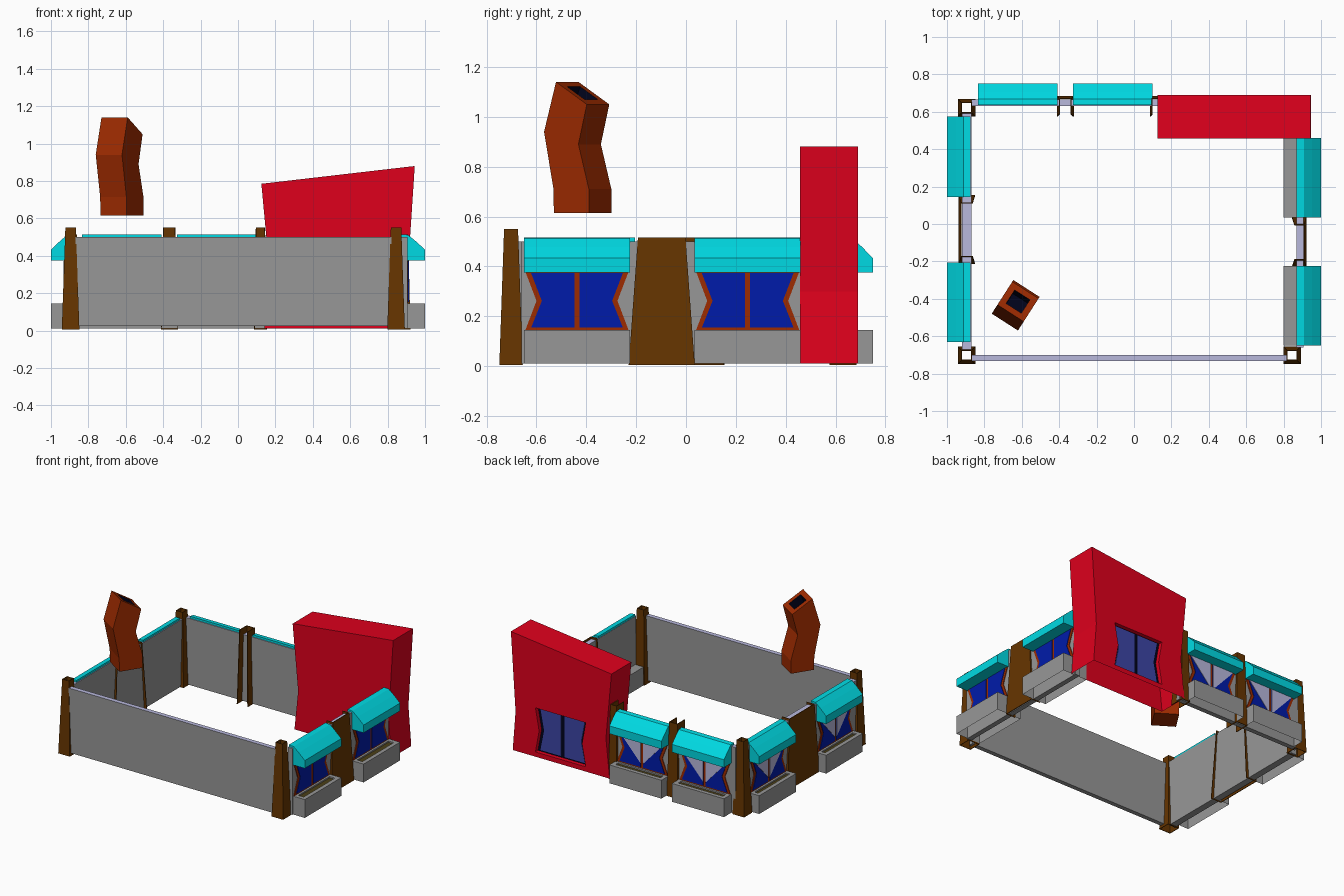
import bpy, bmesh
from mathutils import Vector

if "Cube" in bpy.data.objects:
    bpy.data.objects.remove(bpy.data.objects["Cube"])

# ---- flat colours ----
def material(name, rgb):
    m = bpy.data.materials.new(name)
    m.diffuse_color = (*rgb, 1)
    m.use_nodes = True
    m.node_tree.nodes["Principled BSDF"].inputs["Base Color"].default_value = m.diffuse_color
    return m

GREY = material("stone grey", (0.31, 0.31, 0.31))
LAV = material("pale lavender", (0.48, 0.48, 0.72))
BROWN = material("timber brown", (0.135, 0.036, 0.0))
BRICK = material("brick orange", (0.34, 0.024, 0.0))
CYAN = material("awning cyan", (0.0, 0.70, 0.77))
BLUE = material("window blue", (0.0, 0.011, 0.40))
DOOR = material("door blue", (0.045, 0.06, 0.38))
RED = material("entrance red", (0.74, 0.0, 0.012))
DARK = material("dark opening", (0.0, 0.001, 0.012))
SOIL = material("planter soil", (0.07, 0.05, 0.008))

# ---- helpers ----
def loft(name, rings, mat, caps=(True, True), mat2=None, split=999):
    """Skin matching rings; faces with index >= split take mat2."""
    n, bm = len(rings[0]), bmesh.new()
    vs = [[bm.verts.new(p) for p in r] for r in rings]
    faces = [bm.faces.new(vs[0])]
    for a, b in zip(vs, vs[1:]):
        for i in range(n):
            j = (i + 1) % n
            faces.append(bm.faces.new((a[i], a[j], b[j], b[i])))
    faces.append(bm.faces.new(vs[-1]))
    for i, f in enumerate(faces):
        f.material_index = int(i >= split)
    bmesh.ops.recalc_face_normals(bm, faces=bm.faces)
    drop = [f for f, keep in zip((faces[0], faces[-1]), caps) if not keep]
    bmesh.ops.delete(bm, geom=drop, context="FACES_ONLY")
    me = bpy.data.meshes.new(name)
    bm.to_mesh(me)
    bm.free()
    me.materials.append(mat)
    if mat2:
        me.materials.append(mat2)
    ob = bpy.data.objects.new(name, me)
    bpy.context.collection.objects.link(ob)
    return ob

def rect(x0, x1, y0, y1):
    return [(x0, y0), (x1, y0), (x1, y1), (x0, y1)]

def at_z(poly, z):
    return [(x, y, z) for x, y in poly]

def wall(name, x0, x1, y0, y1, z0=0.01):
    r = rect(x0, x1, y0, y1)
    loft(name, [at_z(r, z0), at_z(r, 0.5)], GREY, mat2=LAV, split=5)   # lavender top

# facade coordinates: a = along the wall, o = outward distance, z = up
SIDES = {"right": lambda a, o, z: (o, a, z),
         "left": lambda a, o, z: (-o, a, z),
         "back": lambda a, o, z: (a, o, z)}

def plate(name, put, poly, o0, o1, mat):
    return loft(name, [[put(a, o, z) for a, z in poly] for o in (o0, o1)], mat)

def hourglass(a0, a1, z0, z1, p):
    m = (z0 + z1) / 2
    return [(a0, z0), (a1, z0), (a1 - p, m), (a1, z1), (a0, z1), (a0 + p, m)]

def panes(name, put, a0, a1, z0, z1, o, p, mat, gap, glare=False):
    c, m, zm = (a0 + a1) / 2, 0.018, (z0 + z1) / 2
    for tag, e, s in (("a", a0, 1), ("b", a1, -1)):
        inner, edge = c - s * gap, e + s * m * 1.3
        plate(f"{name}_pane_{tag}", put,
              [(edge, z0 + m * .6), (inner, z0 + m * .6), (inner, z1 - m * .4),
               (edge, z1 - m * .4), (edge + s * p, zm)], o - 0.002, o + 0.004, mat)
        if glare:
            plate(f"{name}_glare_{tag}", put,
                  [(inner, z0 + 0.04), (inner, z1 - m * .4), (edge, z1 - m * .4)],
                  o + 0.003, o + 0.007, LAV)

def channel(name, put, a0, a1, inner, outer, top, taper):
    """U-shaped post that clasps the wall from outside."""
    t = 0.005
    def ring(z, d, e):
        l, r, o = a0 + d, a1 - d, outer - e
        return [put(a, b, z) for a, b in ((l, inner + e), (l, o), (r, o), (r, inner + e),
                (r - t, inner + e), (r - t, o - t), (l + t, o - t), (l + t, inner + e))]
    loft(name, [ring(0.005, 0, 0), ring(top, taper, 0.012)], BROWN)

# ---- walls, ending at the corner posts ----
wall("front_wall", -0.87, 0.82, -0.733, -0.7, 0.025)
wall("left_wall", -0.92, -0.87, -0.672, 0.592)
wall("right_wall", 0.868, 0.905, -0.66, 0.47)
wall("back_wall", -0.87, 0.16, 0.63, 0.665)

# ---- hollow tapered corner posts ----
for name, x, y in (("front_left", -0.895, -0.702), ("front_right", 0.845, -0.702),
                   ("back_left", -0.895, 0.622)):
    rings = [at_z(rect(x - h, x + h, y - h, y + h), z) for h, z in ((0.047, 0.005), (0.028, 0.55))]
    ob = loft(name + "_corner_post", rings, BROWN, caps=(False, False))
    mod = ob.modifiers.new("thickness", "SOLIDIFY")
    mod.thickness, mod.offset = 0.006, -1

# ---- window bays: awning, window, planter ----
BAYS = (("right", 0.905, 0.80, 0.87, 1.0, ((-0.65, -0.225), (0.035, 0.46))),
        ("left", 0.92, 0.88, 0.875, 1.0, ((-0.63, -0.205), (0.145, 0.575))),
        ("back", 0.665, 0.64, 0.635, 0.75, ((-0.835, -0.41), (-0.325, 0.1))))
for side, face, box_in, awn_in, tip, spans in BAYS:
    put = SIDES[side]
    for k, (a0, a1) in enumerate(spans, 1):
        name = f"{side}_{k}"
        # awning
        prof = [(0, .515), (.3, .512), (.62, .478), (1, .433), (1, .375), (0, .375)]
        loft(name + "_awning", [[put(a, awn_in + t * (tip - awn_in), z) for t, z in prof]
                                for a in (a0, a1)], CYAN)
        # window frame and glass
        plate(name + "_window_frame", put, hourglass(a0 + .005, a1 - .005, 0.143, 0.38, 0.045),
              face - 0.003, face + 0.005, BRICK)
        panes(name + "_window", put, a0 + .005, a1 - .005, 0.143, 0.38, face + 0.005, 0.043,
              BLUE, 0.01, side != "right")
        # planter with sunken soil, open underneath
        out = rect(a0, a1, box_in, tip)
        hole = rect(a0 + .03, a1 - .03, face + .02, tip - .03)
        loft(name + "_planter", [[put(a, o, z) for a, o in r] for r, z in
                                 ((out, .01), (out, .145), (hole, .145), (hole, .135))],
             GREY, (False, True), SOIL, 13)

# ---- posts between the bays ----
channel("right_middle_post", SIDES["right"], -0.23, 0.035, 0.845, 0.922, 0.515, 0.037)
channel("left_middle_post", SIDES["left"], -0.215, 0.155, 0.85, 0.938, 0.515, 0.04)
channel("back_middle_post", SIDES["back"], -0.413, -0.322, 0.575, 0.685, 0.55, 0.012)
channel("back_door_post", SIDES["back"], 0.085, 0.155, 0.575, 0.685, 0.55, 0.01)

# ---- red entrance block with slanted top and recessed doorway ----
y0, y1 = 0.458, 0.69
def block_ring(xl, zl, xr, zr):
    return [(xl, y0, zl), (xr, y0, zr), (xr, y1, zr), (xl, y1, zl)]
block = loft("entrance_block", [block_ring(0.14, 0.01, 0.93, 0.01),
                                block_ring(0.17, 0.3, 0.907, 0.3),
                                block_ring(0.125, 0.785, 0.945, 0.88)], RED)
back = SIDES["back"]
door = (0.335, 0.745, 0.045, 0.37)
cutter = plate("doorway_cutter", back, hourglass(*door, 0.03), 0.655, 0.75, RED)
cutter.hide_render = True
mod = block.modifiers.new("doorway", "BOOLEAN")
mod.operation, mod.object, mod.solver = "DIFFERENCE", cutter, "EXACT"
bpy.context.view_layer.objects.active = block
bpy.ops.object.modifier_apply(modifier="doorway")
bpy.data.objects.remove(cutter)
# open the block underneath
bm = bmesh.new()
bm.from_mesh(block.data)
under = [f for f in bm.faces if f.normal.z < -0.9 and f.calc_center_median().z < 0.02]
bmesh.ops.delete(bm, geom=under, context="FACES_ONLY")
bm.to_mesh(block.data)
bm.free()
# double door
plate("door_backing", back, hourglass(*door, 0.03), 0.653, 0.66, DARK)
panes("door", back, *door, 0.661, 0.03, DOOR, 0.014)

# ---- crooked chimney: square section leaning along u, open at the top ----
u, v = Vector((0.54, 0.84, 0)), Vector((0.84, -0.54, 0))
F = Vector((-0.595, -0.53, 0))
rings = []
for zf, df, zr, dr in ((.615, 0, .615, 0), (.715, -.003, .71, 0),
                       (.94, -.047, .89, -.05), (1.14, .01, 1.05, -.01)):
    f = F + u * df + Vector((0, 0, zf))
    r = F + u * (0.167 + dr) + Vector((0, 0, zr))
    rings.append([f, r, r - v * 0.167, f - v * 0.167])
mid = sum(rings[-1], Vector()) / 4
rim = [mid + (p - mid) * 0.58 for p in rings[-1]]
floor = [p - Vector((0.01, 0.02, 0.06)) for p in rim]
loft("chimney", rings + [rim, floor], BRICK, mat2=DARK, split=17)
